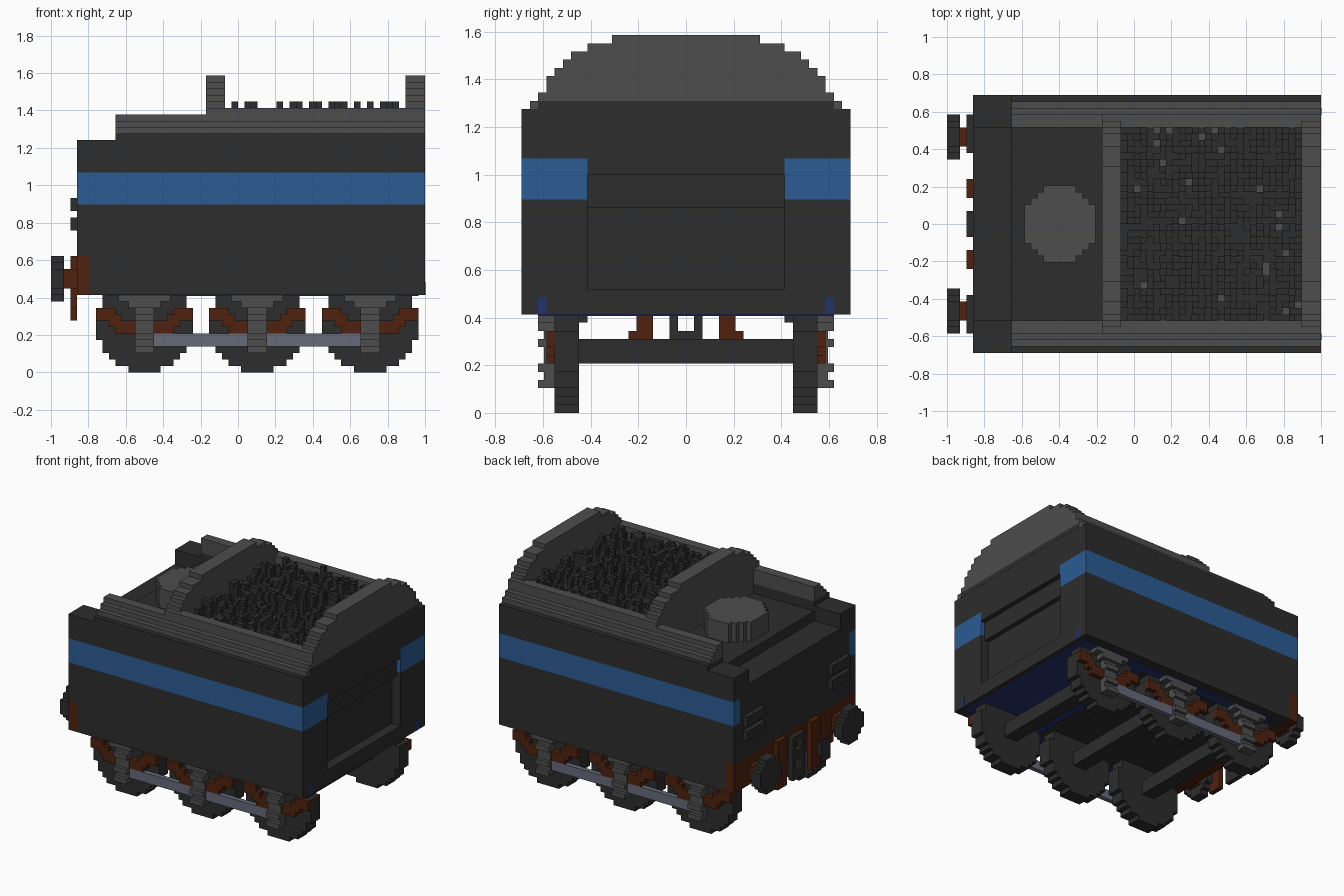
import bpy, bmesh, math, random
from mathutils import Matrix, Vector

if "Cube" in bpy.data.objects:
    bpy.data.objects.remove(bpy.data.objects["Cube"])

U = 2 / 58          # one block
random.seed(4)


def material(name, rgb):
    m = bpy.data.materials.new(name)
    m.use_nodes = True
    m.diffuse_color = (*rgb, 1)
    bsdf = m.node_tree.nodes["Principled BSDF"]
    bsdf.inputs["Base Color"].default_value = (*rgb, 1)
    bsdf.inputs["Roughness"].default_value = 0.9
    return m


DARK = material("charcoal", (0.026, 0.026, 0.026))
GREY = material("grey", (0.075, 0.075, 0.075))
BLUE = material("stripe blue", (0.025, 0.107, 0.296))
BROWN = material("rust brown", (0.08, 0.016, 0.005))
STEEL = material("steel", (0.133, 0.144, 0.195))
NAVY = material("navy", (0.018, 0.032, 0.162))


def part(name, mat, boxes, mirror=False):
    """One object from boxes (x0, x1, y0, y1, z0, z1) in blocks; mirror repeats across y."""
    bm = bmesh.new()
    if mirror:
        boxes = boxes + [(a, b, -d, -c, e, f) for a, b, c, d, e, f in boxes]
    for x0, x1, y0, y1, z0, z1 in boxes:
        centre = Vector((x0 + x1, y0 + y1, z0 + z1)) * U / 2
        size = Vector((x1 - x0, y1 - y0, z1 - z0)) * U
        bmesh.ops.create_cube(bm, size=1, matrix=Matrix.Translation(centre) @ Matrix.Diagonal((*size, 1)))
    me = bpy.data.meshes.new(name)
    bm.to_mesh(me)
    bm.free()
    me.materials.append(mat)
    ob = bpy.data.objects.new(name, me)
    bpy.context.collection.objects.link(ob)
    return ob


def disc_rows(rows, r):
    """Stepped disc: (row start, half width) for each one-block row."""
    out = []
    for i in range(rows):
        k = i - (rows - 1) / 2
        out.append((k - 0.5, math.floor(math.sqrt(r * r - k * k)) + 0.5))
    return out


# Main tank
part("tank_body", DARK, [
    (-23, 27, -20, 20, 12, 18), (-25, 27, -20, 20, 18, 26),
    (-25, 27, -18, 18, 26, 31), (-25, 27, -20, 20, 31, 33)])
part("tank_side_tops", DARK, [(-25, -19, 15, 20, 33, 36), (-19, 27, 15, 20, 33, 37)], True)
part("deck", DARK, [(-19, -5, -15, 15, 33, 35)])
part("bunker_floor", GREY, [(-5, 27, -15, 15, 33, 37)])

# Plain end wall with stepped recess
part("end_wall", DARK, [
    (27, 29, -12, 12, 12, 15), (27, 28, -12, 12, 25, 29),
    (27, 29, -12, 12, 29, 31), (27, 29, -20, 20, 31, 37)])
part("end_wall_sides", DARK, [(27, 29, 12, 20, 12, 26)], True)

# Blue band along the sides and round the end corners
part("blue_band", BLUE, [(-25, 27, 18, 20, 26, 31), (27, 29, 12, 20, 26, 31)], True)

# Navy underside and end slots
part("underside_panel", NAVY, [(11, 28, -16, 16, 11.8, 12)])
part("underside_strips", NAVY, [(-20, 28, 16, 18, 11.8, 12)], True)
part("end_slots", NAVY, [(29, 29.04, 17, 18, 12, 14)], True)

# Stepped grey coaming and bulkheads
part("side_coaming", GREY, [
    (-19, 29, 15, 19, 37, 38), (-19, 29, 15, 18, 38, 39),
    (-19, 29, 15, 17, 39, 40), (-5, 29, 15, 17, 40, 41)], True)
arch = [(38, 39, 18), (39, 41, 17), (41, 42, 16), (42, 43, 15),
        (43, 44, 14), (44, 45, 12), (45, 46, 9)]
for name, x in (("middle_bulkhead", -5), ("end_bulkhead", 26)):
    part(name, GREY, [(x, x + 3, -w, w, a, b) for a, b, w in arch]
         + [(x, x + 2, -15, 15, 35, 38)])
part("middle_bulkhead_foot", GREY, [(-5, -2, -15, 15, 35, 38)])
part("end_bulkhead_foot", DARK, [(28, 29.03, -18, 18, 37, 38)])

# Coal: loose columns of random height
coal = []
for x in range(-2, 26):
    for y in range(-15, 15):
        h = random.choices((0, 38, 39, 40, 41, 42), (2, 26, 28, 25, 16, 2))[0]
        if h:
            coal.append((x, x + 1, y, y + 1, 37, h))
part("coal", DARK, coal)

# Water filler
part("water_filler", GREY, [(-11.5 - w, -11.5 + w, k, k + 1, 35, 39) for k, w in disc_rows(12, 6)])

# Running gear
for i, cx in enumerate((-14.5, 3, 20.5), 1):
    part(f"wheels_{i}", DARK, [(cx - w, cx + w, 13, 16, 7.5 + k, 8.5 + k)
                               for k, w in disc_rows(15, 7.5)], True)
    part(f"axle_{i}", DARK, [(cx - 1.5, cx + 1.5, -13, 13, 6, 9)])
    part(f"axle_boxes_{i}", GREY, [
        (cx - 1.5, cx + 1.5, 16, 17.3, 3, 12), (cx - 4, cx + 4, 16, 18, 11, 12),
        (cx - 2.5, cx + 2.5, 16, 18, 10, 11), (cx - 1.5, cx + 1.5, 17, 18, 8, 9),
        (cx - 1.5, cx + 1.5, 17, 18, 5, 6), (cx - 1.5, cx + 1.5, 17, 18, 3, 4)], True)
    springs = []
    for s in (-1, 1):
        for a, b, z in ((1.5, 4.5, 6), (3.5, 5.5, 7), (4.5, 7.5, 8)):
            lo, hi = sorted((cx + s * a, cx + s * b))
            springs.append((lo, hi, 16, 17, z, z + 2))
    part(f"leaf_springs_{i}", BROWN, springs, True)
part("side_rods", STEEL, [(-13, 19, 16, 17, 4, 6)], True)

# Coupling end: beam, buffers, hangers, coupler and handles
part("buffer_beam", BROWN, [(-25, -23, -20, 20, 12, 18)])
part("buffer_stems", BROWN, [(-27, -25, 12, 15, 13, 16)], True)
part("buffer_heads", DARK, [(-29, -27, 13.5 - w, 13.5 + w, 14.5 + k, 15.5 + k)
                            for k, w in disc_rows(7, 3.5)], True)
part("beam_hangers", BROWN, [(-26, -25, 4, 6, 8, 18), (-26, -25, 6, 7, 8, 10),
                             (-26, -25, 6, 7, 13, 18)], True)
part("coupler_sides", DARK, [(-26, -25, 1, 2, 8, 17)], True)
part("coupler_bars", DARK, [(-26, -25, -1, 1, 8, 10), (-26, -25, -1, 1, 12, 14),
                            (-26, -25, -1, 1, 16, 17)])
part("end_handles", DARK, [(-26, -25, 11, 17, 22, 24), (-26, -25, 11, 17, 25, 27)], True)
